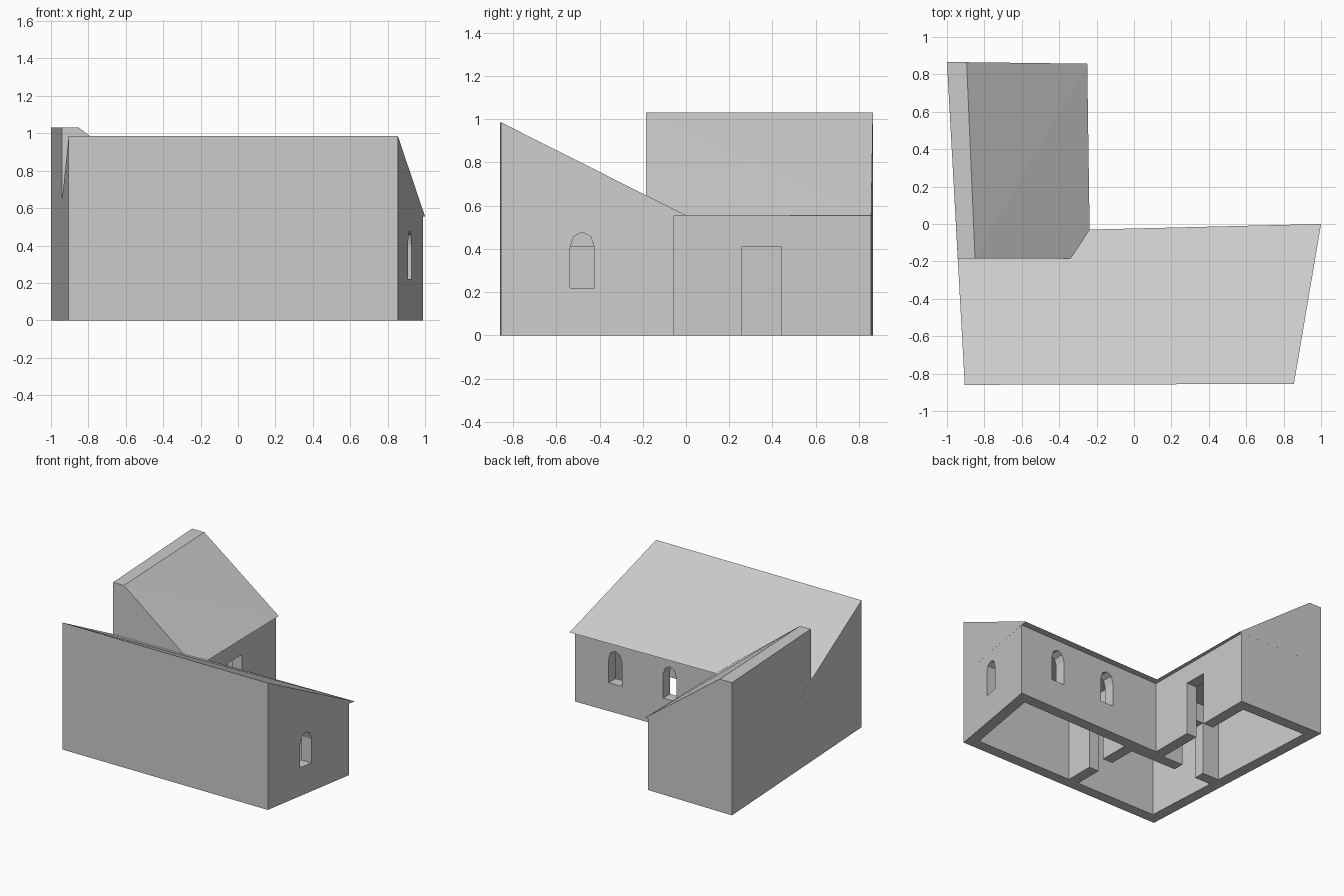
import bpy, bmesh, math

if "Cube" in bpy.data.objects:
    bpy.data.objects.remove(bpy.data.objects["Cube"])

mat = bpy.data.materials.new("pale grey")
mat.diffuse_color = (0.6, 0.6, 0.6, 1)
mat.use_nodes = True
mat.node_tree.nodes["Principled BSDF"].inputs["Base Color"].default_value = mat.diffuse_color

EAVE, HIGH, RIDGE = 0.555, 0.985, 1.03   # key heights
DOOR_TOP = 0.41


def to_object(name, bm):
    bmesh.ops.recalc_face_normals(bm, faces=bm.faces[:])
    me = bpy.data.meshes.new(name)
    bm.to_mesh(me)
    bm.free()
    me.materials.append(mat)
    ob = bpy.data.objects.new(name, me)
    bpy.context.scene.collection.objects.link(ob)
    return ob


def prism(name, base, offset):
    """Extrude a closed 3D outline along an offset vector."""
    bm = bmesh.new()
    face = bm.faces.new([bm.verts.new(p) for p in base])
    new = bmesh.ops.extrude_face_region(bm, geom=[face], use_keep_orig=True)["geom"]
    bmesh.ops.translate(bm, verts=[g for g in new if isinstance(g, bmesh.types.BMVert)], vec=offset)
    return to_object(name, bm)


def upright(name, plan, z0, z1):
    return prism(name, [(x, y, z0) for x, y in plan], (0, 0, z1 - z0))


def block(name, x0, x1, y0, y1, z1):
    return upright(name, [(x0, y0), (x1, y0), (x1, y1), (x0, y1)], -0.1, z1)


def hull(name, points):
    bm = bmesh.new()
    for p in points:
        bm.verts.new(p)
    bmesh.ops.convex_hull(bm, input=bm.verts[:])
    bmesh.ops.dissolve_limit(bm, angle_limit=math.radians(1.5), verts=bm.verts[:], edges=bm.edges[:])
    return to_object(name, bm)


def arch(r=0.056, sill=0.22, spring=0.405, rise=0.073, n=4):
    """Round-headed window outline as (sideways, height) pairs."""
    pts = [(-r, sill), (r, sill)]
    return pts + [(r * math.cos(math.pi * i / n), spring + rise * math.sin(math.pi * i / n))
                  for i in range(n + 1)]


# L-shaped walls
walls = upright("walls", [(-0.905, -0.86), (0.855, -0.855), (0.99, -0.055),
                          (-0.27, -0.08), (-0.275, 0.857), (-1.0, 0.865)], 0, EAVE)

# Rooms, hollowed out and open below
rooms = [
    [(-0.05, -0.775), (0.783, -0.77), (0.89, -0.142), (-0.05, -0.161)],
    [(-0.825, -0.775), (-0.135, -0.775), (-0.135, -0.185), (-0.857, -0.185)],
    [(-0.862, -0.1), (-0.355, -0.1), (-0.36, 0.772), (-0.91, 0.78)],
]
cutters = [upright("room_cutter", plan, -0.1, 0.7) for plan in rooms]

# Doorways: courtyard door and two inner doors
cutters += [
    block("door_cutter", -0.45, -0.2, 0.26, 0.44, DOOR_TOP),
    block("door_cutter", -0.2, 0.02, -0.55, -0.4, DOOR_TOP),
    block("door_cutter", -0.72, -0.53, -0.25, -0.05, DOOR_TOP),
]

# Arched windows: one in the right end, two facing the courtyard
cutters.append(prism("window_cutter", [(0.7, -0.48 + s, z) for s, z in arch()], (0.4, 0, 0)))
for cx in (0.65, 0.19):
    cutters.append(prism("window_cutter", [(cx + s, -0.25, z) for s, z in arch()], (0, 0.3, 0)))

for c in cutters:
    c.hide_render = True
    m = walls.modifiers.new("cut", 'BOOLEAN')
    m.operation, m.solver, m.object = 'DIFFERENCE', 'EXACT', c
bpy.context.view_layer.update()
cut = bpy.data.meshes.new_from_object(walls.evaluated_get(bpy.context.evaluated_depsgraph_get()))
walls.modifiers.clear()
walls.data = cut
for c in cutters:
    bpy.data.objects.remove(c)

# Single-pitch roof over the front wing, with a small eave at the back
hull("front_roof", [(-0.905, -0.86, EAVE), (0.855, -0.855, EAVE),
                    (1.0, 0.0, EAVE), (-0.95, -0.047, EAVE),
                    (-0.905, -0.86, HIGH), (0.855, -0.855, HIGH)])

# Roof over the back wing: flat strip at the top, then one slope to the courtyard
hull("back_roof", [(-1.0, 0.865, EAVE), (-0.25, 0.857, EAVE),
                   (-0.235, -0.185, EAVE), (-0.942, -0.185, EAVE),
                   (-1.0, 0.865, RIDGE), (-0.895, 0.865, RIDGE),
                   (-0.85, -0.185, RIDGE), (-0.942, -0.185, RIDGE)])
